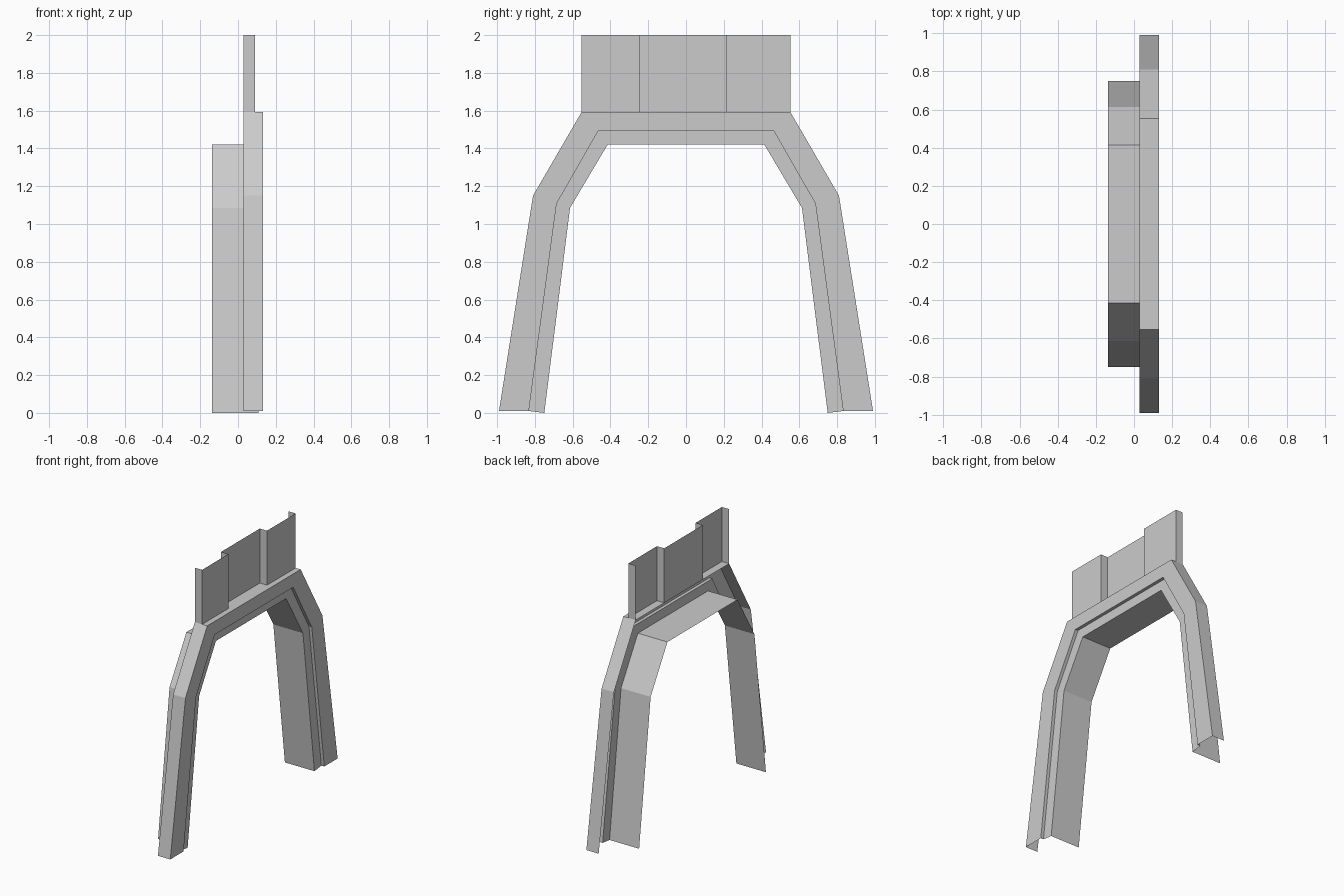
import bpy

if "Cube" in bpy.data.objects:
    bpy.data.objects.remove(bpy.data.objects["Cube"])


def strip_mesh(name, rails):
    """Skin quads between successive polylines of equal length."""
    n = len(rails[0])
    verts = [p for rail in rails for p in rail]
    faces = [(r * n + i, r * n + i + 1, (r + 1) * n + i + 1, (r + 1) * n + i)
             for r in range(len(rails) - 1) for i in range(n - 1)]
    mesh = bpy.data.meshes.new(name)
    mesh.from_pydata(verts, [], faces)
    mesh.update()
    obj = bpy.data.objects.new(name, mesh)
    bpy.context.collection.objects.link(obj)
    return obj


def arch(half, x):
    """Mirror a half outline (y, z) into a full arch at depth x."""
    left = [(x, -y, z) for y, z in half]
    right = [(x, y, z) for y, z in reversed(half)]
    return left + right


# Arch outlines from foot to crown
outer = [(0.99, 0.01), (0.81, 1.15), (0.553, 1.592)]
middle = [(0.832, 0.01), (0.685, 1.108), (0.465, 1.492)]
inner = [(0.75, 0.0), (0.614, 1.085), (0.415, 1.42)]

# Folded arch trim: outer flange, face, small step, recessed lip, deep reveal
strip_mesh("arch_trim", [
    arch(outer, 0.03), arch(outer, 0.132), arch(middle, 0.132),
    arch(middle, 0.108), arch(inner, 0.108), arch(inner, -0.137)])

# Header panel above the arch: folded sheet with a recessed middle bay
fold = [(0.03, -0.553), (0.09, -0.553), (0.09, -0.243), (0.03, -0.243),
        (0.03, 0.215), (0.09, 0.215), (0.09, 0.553), (0.03, 0.553)]
strip_mesh("header_panel", [[(x, y, z) for x, y in fold] for z in (1.592, 2.0)])
